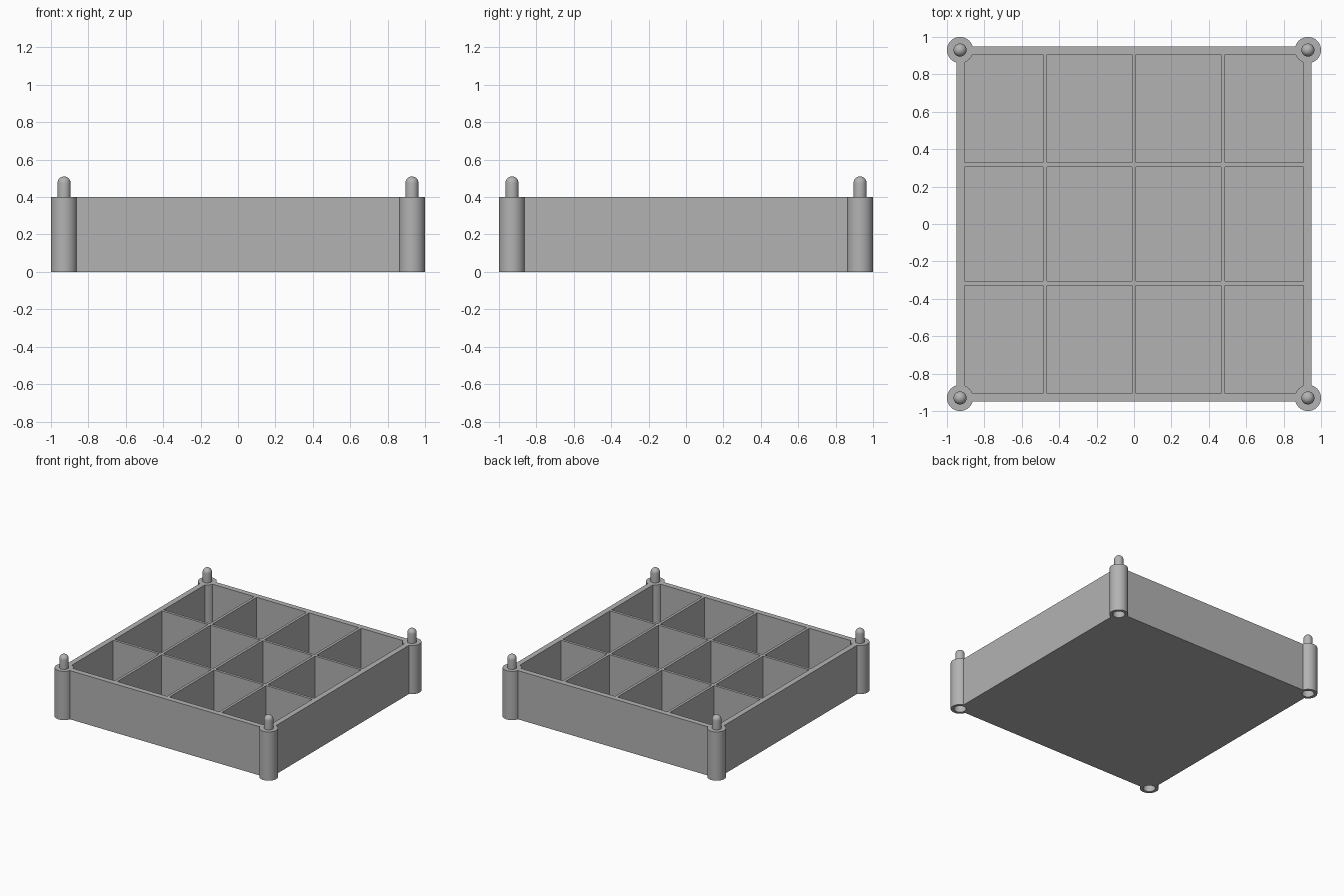
import bpy
import bmesh
import math
from mathutils import Matrix, Vector

if "Cube" in bpy.data.objects:
    bpy.data.objects.remove(bpy.data.objects["Cube"], do_unlink=True)

OUTER, INNER, HEIGHT = 0.95, 0.905, 0.4     # tray half widths and height
FLOOR, DIVIDER = 0.04, 0.022
POST, POST_R, SOCKET_R, SOCKET_DEPTH = 0.93, 0.07, 0.046, 0.12
PEG_R, PEG_TOP = 0.035, 0.51
COLUMNS, ROWS = 4, 3

grey = bpy.data.materials.new("plain grey")
grey.use_nodes = True
GREY = (0.45, 0.45, 0.45, 1)
grey.diffuse_color = GREY
grey.node_tree.nodes["Principled BSDF"].inputs["Base Color"].default_value = GREY

corners = [(sx * POST, sy * POST) for sx in (-1, 1) for sy in (-1, 1)]


def finish(bm, name):
    bmesh.ops.recalc_face_normals(bm, faces=bm.faces[:])
    mesh = bpy.data.meshes.new(name)
    bm.to_mesh(mesh)
    bm.free()
    mesh.materials.append(grey)
    obj = bpy.data.objects.new(name, mesh)
    bpy.context.collection.objects.link(obj)
    return obj


def add_box(bm, low, high):
    low, high = Vector(low), Vector(high)
    matrix = Matrix.Translation((low + high) / 2) @ Matrix.Diagonal((*(high - low), 1))
    bmesh.ops.create_cube(bm, size=1, matrix=matrix)


def add_cylinder(bm, x, y, radius, bottom, top):
    bmesh.ops.create_cone(bm, cap_ends=True, segments=48, radius1=radius, radius2=radius,
                          depth=top - bottom,
                          matrix=Matrix.Translation((x, y, (bottom + top) / 2)))


def combine(target, tool, operation):
    mod = target.modifiers.new(operation.title(), "BOOLEAN")
    mod.operation, mod.object, mod.solver = operation, tool, "EXACT"
    bpy.context.view_layer.objects.active = target
    bpy.ops.object.modifier_apply(modifier=mod.name)
    bpy.data.objects.remove(tool, do_unlink=True)


def smooth(obj):
    bpy.ops.object.select_all(action="DESELECT")
    obj.select_set(True)
    bpy.context.view_layer.objects.active = obj
    bpy.ops.object.shade_smooth_by_angle(angle=math.radians(35))


def spans(count):
    # Evenly pitched cells, with the outermost ones stopping at the thicker wall
    pitch = 2 * OUTER / count
    edges = [-OUTER + i * pitch for i in range(count + 1)]
    return [(max(a + DIVIDER / 2, -INNER), min(b - DIVIDER / 2, INNER))
            for a, b in zip(edges, edges[1:])]


# Tray body
bm = bmesh.new()
add_box(bm, (-OUTER, -OUTER, 0), (OUTER, OUTER, HEIGHT))
tray = finish(bm, "divided_tray")

# Compartments
bm = bmesh.new()
for x0, x1 in spans(COLUMNS):
    for y0, y1 in spans(ROWS):
        add_box(bm, (x0, y0, FLOOR), (x1, y1, HEIGHT + 0.2))
combine(tray, finish(bm, "compartment_cutter"), "DIFFERENCE")

# Corner posts
bm = bmesh.new()
for x, y in corners:
    add_cylinder(bm, x, y, POST_R, 0, HEIGHT)
combine(tray, finish(bm, "corner_posts"), "UNION")

# Stacking sockets under the posts
bm = bmesh.new()
for x, y in corners:
    add_cylinder(bm, x, y, SOCKET_R, -0.1, SOCKET_DEPTH)
combine(tray, finish(bm, "socket_cutter"), "DIFFERENCE")
smooth(tray)

# Round-topped stacking pegs
for i, (x, y) in enumerate(corners):
    dome = PEG_TOP - PEG_R
    profile = [Vector((PEG_R, 0, HEIGHT))]
    for k in range(9):
        a = math.pi / 2 * k / 8
        profile.append(Vector((PEG_R * math.cos(a), 0, dome + PEG_R * math.sin(a))))
    bm = bmesh.new()
    verts = [bm.verts.new(p) for p in profile]
    edges = [bm.edges.new(pair) for pair in zip(verts, verts[1:])]
    bmesh.ops.spin(bm, geom=verts + edges, cent=(0, 0, 0), axis=(0, 0, 1),
                   angle=math.tau, steps=32, use_merge=True)
    bmesh.ops.remove_doubles(bm, verts=bm.verts[:], dist=0.0001)
    bmesh.ops.translate(bm, verts=bm.verts[:], vec=(x, y, 0))
    smooth(finish(bm, f"stacking_peg_{i + 1}"))
